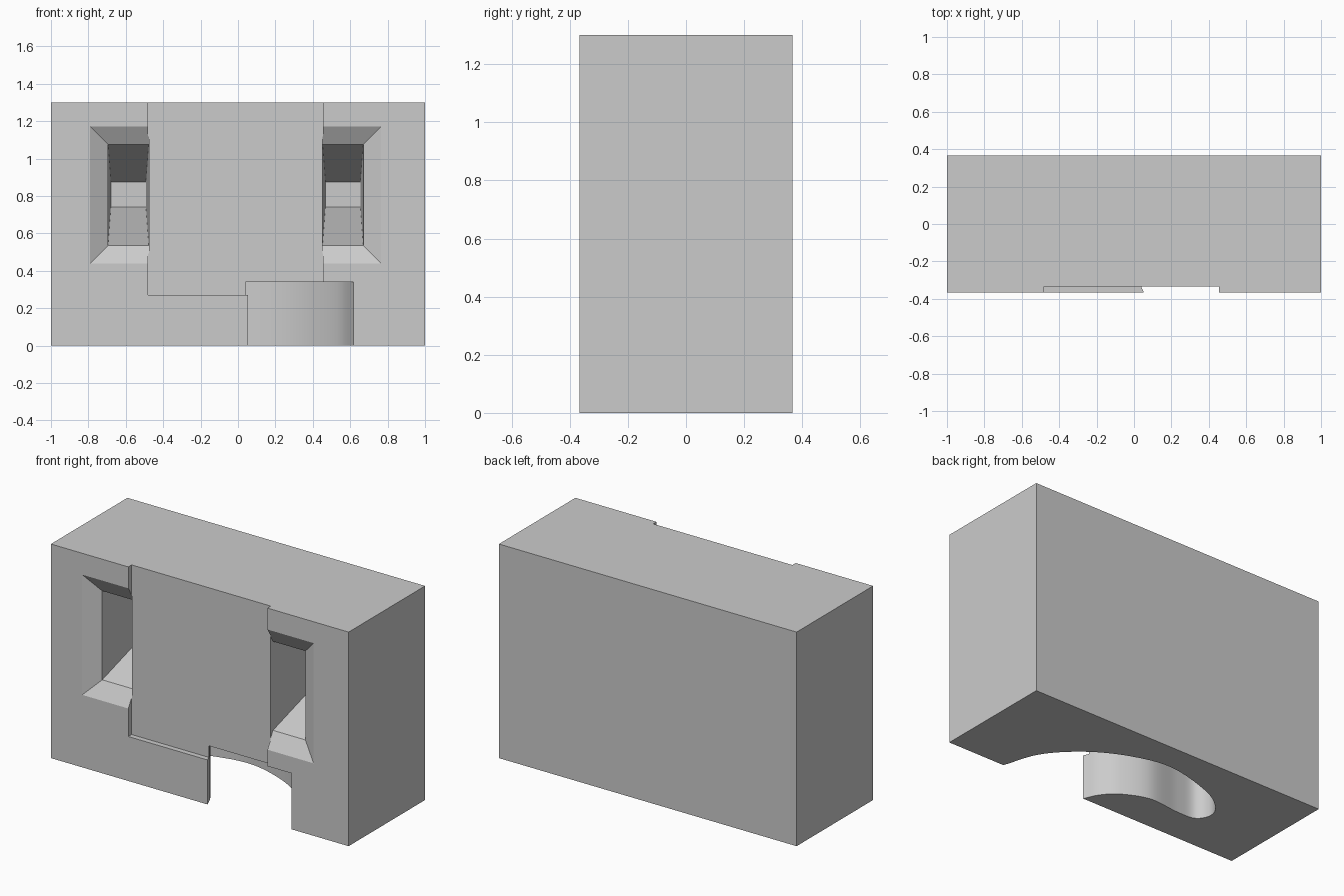
import bpy, bmesh
from mathutils import Vector

cube = bpy.data.objects.get("Cube")
if cube:
    bpy.data.objects.remove(cube, do_unlink=True)

FRONT, BACK, HEIGHT = -0.367, 0.367, 1.3
PANEL_Y = -0.335                     # face of the recessed middle panel
MIRROR = -0.025                      # x -> MIRROR - x swaps the pockets

grey = bpy.data.materials.new("plain grey")
grey.use_nodes = True
colour = (0.6, 0.6, 0.6, 1)
grey.diffuse_color = colour
grey.node_tree.nodes["Principled BSDF"].inputs["Base Color"].default_value = colour


def loft(name, rings):
    """Closed solid through rings with equal point counts."""
    bm = bmesh.new()
    loops = [[bm.verts.new(p) for p in ring] for ring in rings]
    n = len(loops[0])
    for a, b in zip(loops, loops[1:]):
        for i in range(n):
            j = (i + 1) % n
            bm.faces.new((a[i], a[j], b[j], b[i]))
    bm.faces.new(loops[0])
    bm.faces.new(loops[-1])
    bmesh.ops.recalc_face_normals(bm, faces=bm.faces)
    mesh = bpy.data.meshes.new(name)
    bm.to_mesh(mesh)
    bm.free()
    mesh.materials.append(grey)
    obj = bpy.data.objects.new(name, mesh)
    bpy.context.collection.objects.link(obj)
    return obj


def rect(x0, x1, z0, z1, y):
    return [(x0, y, z0), (x1, y, z0), (x1, y, z1), (x0, y, z1)]


def smooth_path(points, steps=8):
    """Catmull-Rom curve through the points."""
    pts = [Vector(p) for p in points]
    pts = [2 * pts[0] - pts[1]] + pts + [2 * pts[-1] - pts[-2]]
    out = []
    for a, b, c, d in zip(pts, pts[1:], pts[2:], pts[3:]):
        for k in range(steps):
            t = k / steps
            out.append(0.5 * (2 * b + (c - a) * t + (2 * a - 5 * b + 4 * c - d) * t ** 2
                              + (3 * b - a - 3 * c + d) * t ** 3))
    return out + [pts[-2]]


def cut(target, cutter):
    cutter.hide_render = True
    mod = target.modifiers.new("cut", "BOOLEAN")
    mod.operation = "DIFFERENCE"
    mod.solver = "EXACT"
    mod.object = cutter
    bpy.ops.object.select_all(action="DESELECT")
    bpy.context.view_layer.objects.active = target
    target.select_set(True)
    bpy.ops.object.modifier_apply(modifier=mod.name)
    bpy.data.objects.remove(cutter, do_unlink=True)


# Main block
block = loft("block", [rect(-1, 1, 0, HEIGHT, FRONT), rect(-1, 1, 0, HEIGHT, BACK)])

# Shallow middle panel
cut(block, loft("panel_cutter", [rect(-0.48, 0.455, 0.27, 1.5, -0.5),
                                 rect(-0.48, 0.455, 0.27, 1.5, PANEL_Y)]))

# Bevelled, tapering pockets on both sides of the panel
pocket = [rect(-0.885, -0.477, 0.345, 1.265, FRONT - 0.057),
          rect(-0.695, -0.477, 0.535, 1.075, FRONT + 0.057),
          rect(-0.68, -0.492, 0.74, 0.875, 0.3)]
flipped = [[(MIRROR - x, y, z) for x, y, z in ring] for ring in pocket]
for name, rings in (("right_pocket_cutter", pocket), ("left_pocket_cutter", flipped)):
    cut(block, loft(name, rings))

# Curved channel in the underside, open at the front
outline = smooth_path([(0.617, FRONT), (0.54, -0.15), (0.37, 0.03), (0.15, 0.15),
                       (-0.1, 0.2), (-0.4, 0.125), (-0.55, 0.03), (-0.595, -0.06),
                       (-0.55, -0.14), (-0.43, -0.15), (-0.23, -0.135),
                       (-0.07, -0.2), (0.01, -0.28), (0.053, FRONT)])
outline = [Vector((0.617, -0.5))] + outline + [Vector((0.053, -0.5))]
cut(block, loft("channel_cutter", [[(p.x, p.y, z) for p in outline] for z in (-0.2, 0.34)]))

# Smooth the channel wall, keep every other edge crisp
block.select_set(True)
bpy.context.view_layer.objects.active = block
bpy.ops.object.shade_smooth_by_angle(angle=0.45)
